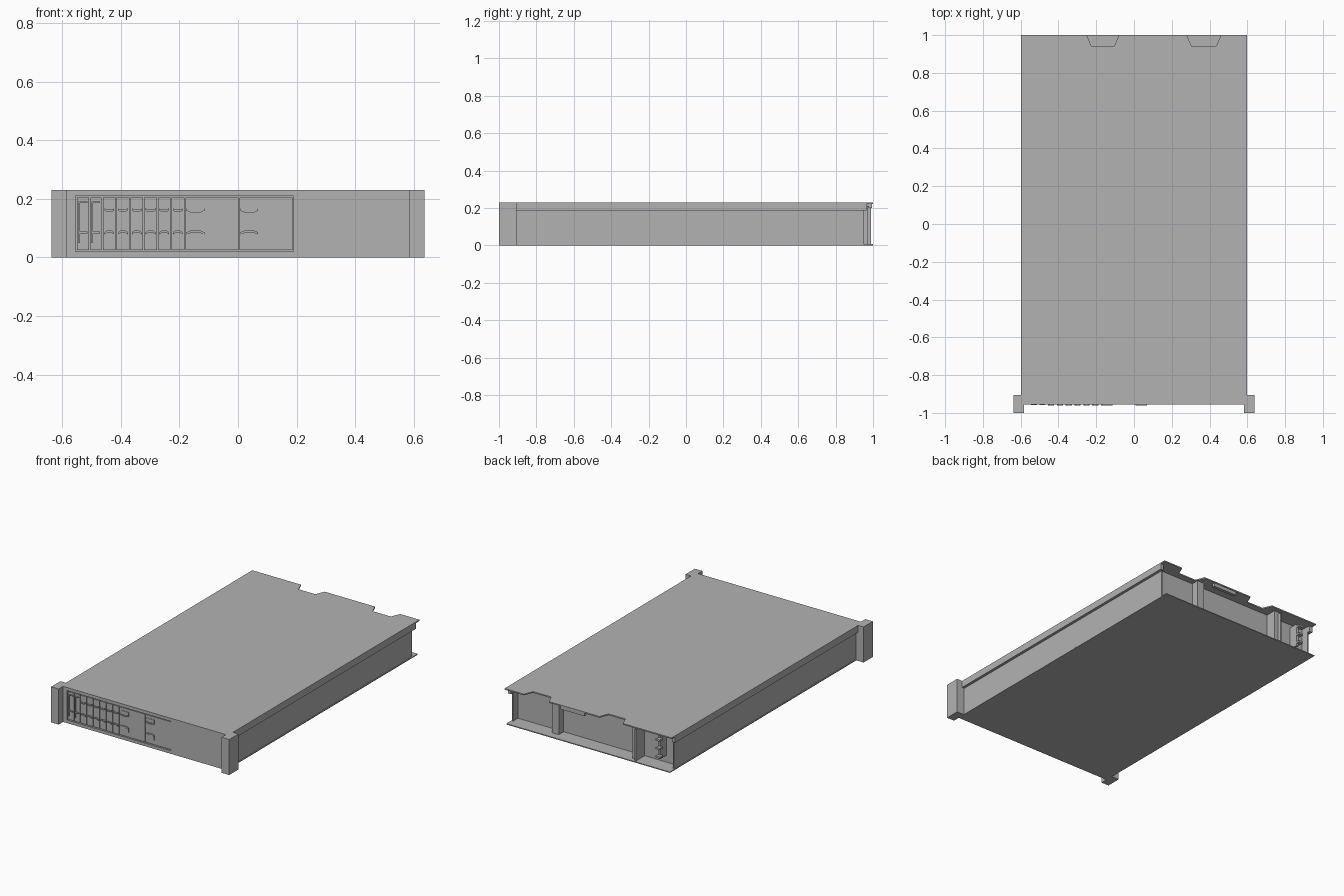
import bpy, bmesh

cube = bpy.data.objects.get("Cube")
if cube:
    bpy.data.objects.remove(cube, do_unlink=True)

steel = bpy.data.materials.new("grey_steel")
steel.use_nodes = True
GREY = (0.45, 0.45, 0.45, 1)
steel.diffuse_color = GREY
steel.node_tree.nodes["Principled BSDF"].inputs["Base Color"].default_value = GREY


def prism(name, outline, axis, lo, hi):
    """Extrude a 2D outline along 'y' (outline is x,z) or 'z' (outline is x,y)."""
    bm = bmesh.new()
    place = (lambda a, b: (a, lo, b)) if axis == "y" else (lambda a, b: (a, b, lo))
    face = bm.faces.new([bm.verts.new(place(a, b)) for a, b in outline])
    out = bmesh.ops.extrude_face_region(bm, geom=[face])
    verts = [v for v in out["geom"] if isinstance(v, bmesh.types.BMVert)]
    shift = (0, hi - lo, 0) if axis == "y" else (0, 0, hi - lo)
    bmesh.ops.translate(bm, verts=verts, vec=shift)
    bmesh.ops.recalc_face_normals(bm, faces=bm.faces)
    mesh = bpy.data.meshes.new(name)
    bm.to_mesh(mesh)
    bm.free()
    mesh.materials.append(steel)
    obj = bpy.data.objects.new(name, mesh)
    bpy.context.collection.objects.link(obj)
    return obj


def box(name, x, y, z):
    outline = [(x[0], y[0]), (x[1], y[0]), (x[1], y[1]), (x[0], y[1])]
    return prism(name, outline, "z", z[0], z[1])


FRONT, CORE, REAR = -0.955, -0.94, 0.9
TOP = 0.23
BAY_X, BAY_Z = (-0.555, 0.19), (0.02, 0.21)

# Chassis body, floor tray and lid
box("chassis_core", (-0.58, 0.58), (CORE, REAR), (0.004, 0.222))
box("floor_tray", (-0.585, 0.585), (CORE, 1), (0, 0.006))
lid_outline = [(-0.598, FRONT), (0.598, FRONT), (0.598, 1)]
for left, right in ((0.28, 0.46), (-0.25, -0.08)):
    lid_outline += [(right, 1), (right - 0.025, 0.94), (left + 0.025, 0.94), (left, 1)]
lid_outline.append((-0.598, 1))
prism("lid", lid_outline, "z", 0.222, TOP)

# Mirrored side parts
for side, s in (("left", 1), ("right", -1)):
    def span(a, b):
        return tuple(sorted((s * a, s * b)))
    box(side + "_lid_lip", span(0.575, 0.598), (FRONT, 0.965), (0.185, 0.224))
    box(side + "_rear_wall_end", span(0.572, 0.58), (REAR - 0.01, 0.95), (0.004, 0.224))
    box(side + "_rack_ear", span(0.583, 0.637), (-1, -0.905), (0, TOP))

# Front panel framing the drive bay
panel = (FRONT, CORE + 0.002)
box("front_panel_right", (-0.585, BAY_X[0]), panel, (0, 0.224))
box("front_panel_left", (BAY_X[1], 0.585), panel, (0, 0.224))
box("front_panel_bottom", BAY_X, panel, (0, BAY_Z[0]))
box("front_panel_top", BAY_X, panel, (BAY_Z[1], 0.224))

# Drive modules: (left edge, right edge)
GAP = 0.003
narrow = [(-0.55, -0.507), (-0.505, -0.464)]
slots = [(-0.462 + i * 0.0467, -0.462 + (i + 1) * 0.0467) for i in range(6)]
wide = [(-0.181, 0.003), (0.003, 0.187)]
for i, (a, b) in enumerate(narrow + slots + wide):
    box(f"drive_plate_{i}", (a + GAP / 2, b - GAP / 2), (FRONT + 0.003, CORE + 0.002),
        (BAY_Z[0] + 0.005, BAY_Z[1] - 0.005))

# Latch bars on the two narrow modules
for i, (a, b) in enumerate(narrow):
    y = (FRONT - 0.004, CORE)
    box(f"latch_rail_{i}", (a + 0.006, a + 0.011), y, (0.05, 0.19))
    box(f"latch_top_{i}", (a + 0.006, b - 0.006), y, (0.185, 0.19))
    box(f"latch_grip_{i}", (a + 0.011, b - 0.006), y, (0.081, 0.089))


def handle(name, a, b, z, up):
    """Bowed grip bar across a drive."""
    bow = 0.005 * up
    t = 0.008
    m = (b - a) * 0.2
    prism(name, [(a, z), (a + m, z + bow), (b - m, z + bow), (b, z),
                 (b, z - t), (b - m, z + bow - t), (a + m, z + bow - t), (a, z - t)],
          "y", FRONT - 0.005, CORE)


# Grip bars on drives, with release plates on the wide ones
for i, (a, b) in enumerate(slots):
    handle(f"upper_grip_{i}", a + 0.007, b - 0.007, 0.168, -1)
    handle(f"lower_grip_{i}", a + 0.007, b - 0.007, 0.086, 1)
for i, (a, b) in enumerate(wide):
    x = (a + 0.006, a + 0.066)
    handle(f"wide_upper_grip_{i}", *x, 0.167, -1)
    handle(f"wide_lower_grip_{i}", *x, 0.086, 1)
    box(f"upper_release_{i}", x, (FRONT, CORE), (0.162, 0.186))
    box(f"lower_release_{i}", x, (FRONT, CORE), (0.055, 0.08))

# Rear bay: posts, partition, lid tab and cable clips
box("rear_post", (0.245, 0.295), (REAR - 0.01, 0.95), (0.004, 0.224))
box("rear_partition", (-0.335, -0.295), (REAR - 0.01, 0.97), (0.004, 0.224))
box("rear_partition_flange", (-0.335, -0.325), (REAR, 0.99), (0.004, 0.21))
box("lid_tab", (0.03, 0.2), (0.975, 0.995), (0.2, 0.224))
box("clip_bar", (-0.49, -0.475), (REAR - 0.01, 0.965), (0.05, 0.2))
for i, z in enumerate((0.065, 0.12, 0.175)):
    box(f"cable_clip_{i}", (-0.505, -0.475), (0.955, 0.988), (z, z + 0.012))
